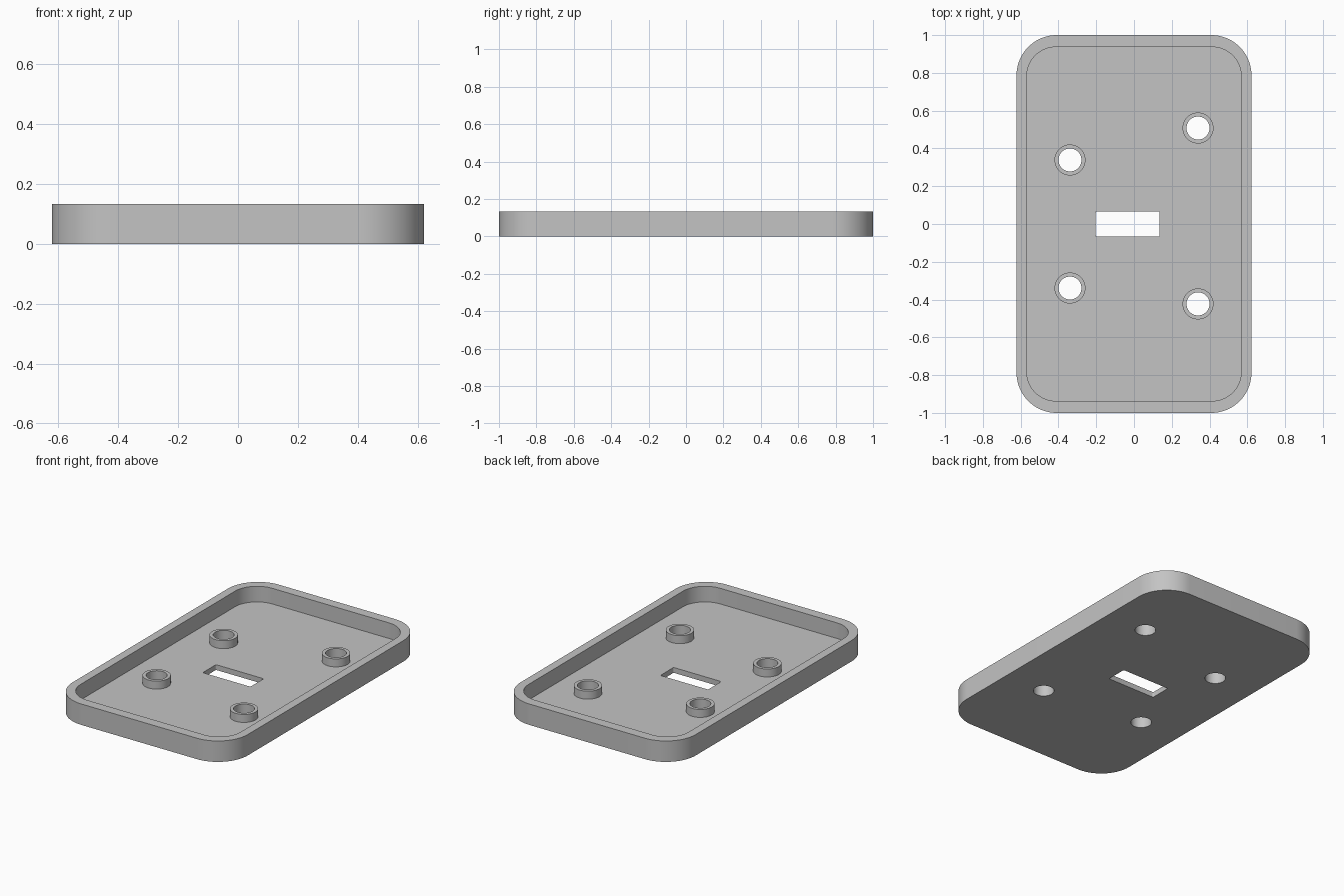
import bpy, bmesh, math

if "Cube" in bpy.data.objects:
    bpy.data.objects.remove(bpy.data.objects["Cube"])

HEIGHT, FLOOR, POST_TOP = 0.134, 0.034, 0.085
POSTS = [(-0.339, 0.339), (0.339, 0.508), (-0.339, -0.339), (0.339, -0.423)]
POST_R, HOLE_R = 0.082, 0.061


def rounded_rect(cx, cy, hx, hy, r, seg):
    pts = []
    for k, (sx, sy) in enumerate([(1, 1), (-1, 1), (-1, -1), (1, -1)]):
        for i in range(seg + 1):
            a = math.pi / 2 * (k + i / seg)
            pts.append((cx + sx * (hx - r) + r * math.cos(a),
                        cy + sy * (hy - r) + r * math.sin(a)))
    return pts


def circle(cx, cy, r, n=48):
    return [(cx + r * math.cos(2 * math.pi * i / n),
             cy + r * math.sin(2 * math.pi * i / n)) for i in range(n)]


bm = bmesh.new()


def ring(pts, z):
    return [bm.verts.new((x, y, z)) for x, y in pts]


def bridge(a, b):
    n = len(a)
    for i in range(n):
        j = (i + 1) % n
        bm.faces.new((a[i], a[j], b[j], b[i]))


def fill(rings):
    # flat face bounded by the first ring, with the others as holes
    edges = []
    for r in rings:
        for i in range(len(r)):
            pair = (r[i], r[(i + 1) % len(r)])
            edges.append(bm.edges.get(pair) or bm.edges.new(pair))
    bmesh.ops.triangle_fill(bm, edges=edges, use_beauty=True, normal=(0, 0, 1))


# outer wall, rim and inner wall
outer = rounded_rect(0, 0, 0.622, 1.0, 0.213, 20)
inner = rounded_rect(0, 0, 0.568, 0.937, 0.155, 20)
base, rim_out = ring(outer, 0), ring(outer, HEIGHT)
rim_in, floor_edge = ring(inner, HEIGHT), ring(inner, FLOOR)
for a, b in [(base, rim_out), (rim_out, rim_in), (rim_in, floor_edge)]:
    bridge(a, b)
under, above = [base], [floor_edge]

# slot through the floor
slot = rounded_rect(-0.034, 0, 0.169, 0.067, 0.008, 4)
s0, s1 = ring(slot, 0), ring(slot, FLOOR)
bridge(s0, s1)
under.append(s0)
above.append(s1)

# hollow posts with through holes
for x, y in POSTS:
    post, hole = circle(x, y, POST_R), circle(x, y, HOLE_R)
    foot, top = ring(post, FLOOR), ring(post, POST_TOP)
    hole_top, hole_base = ring(hole, POST_TOP), ring(hole, 0)
    bridge(foot, top)
    bridge(top, hole_top)
    bridge(hole_top, hole_base)
    under.append(hole_base)
    above.append(foot)

# underside and inside floor
fill(under)
fill(above)
bmesh.ops.recalc_face_normals(bm, faces=bm.faces[:])

mesh = bpy.data.meshes.new("tray")
bm.to_mesh(mesh)
bm.free()
tray = bpy.data.objects.new("tray", mesh)
bpy.context.collection.objects.link(tray)

grey = bpy.data.materials.new("plain grey")
grey.diffuse_color = (0.55, 0.55, 0.55, 1)
grey.use_nodes = True
grey.node_tree.nodes["Principled BSDF"].inputs["Base Color"].default_value = grey.diffuse_color
mesh.materials.append(grey)

bpy.context.view_layer.objects.active = tray
tray.select_set(True)
bpy.ops.object.shade_smooth_by_angle(angle=math.radians(30))
